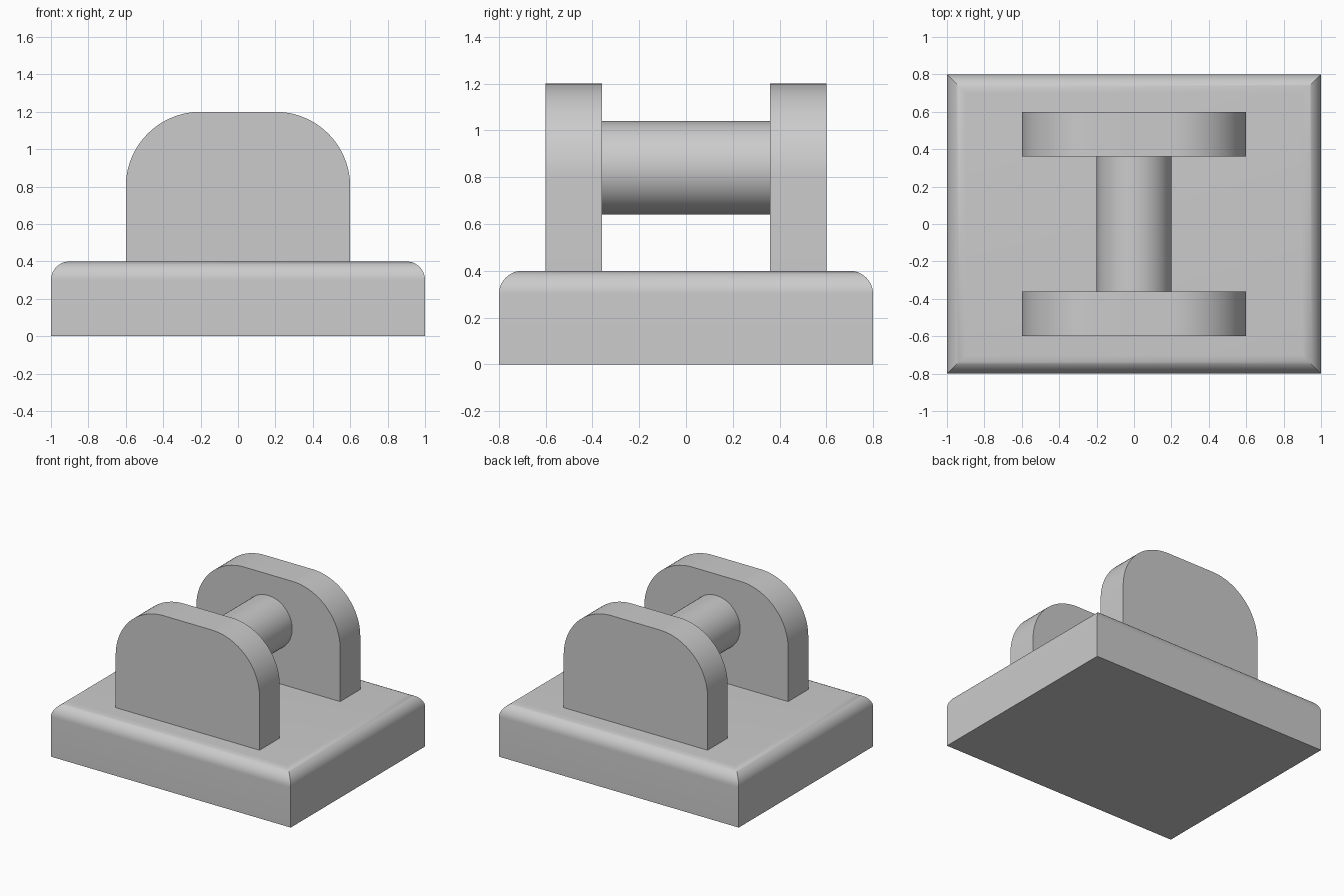
import bpy, bmesh
from math import sin, cos, pi, radians

cube = bpy.data.objects.get("Cube")
if cube:
    bpy.data.objects.remove(cube, do_unlink=True)

GREY = (0.6, 0.6, 0.6, 1)
grey = bpy.data.materials.new("light grey")
grey.use_nodes = True
grey.diffuse_color = GREY
grey.node_tree.nodes["Principled BSDF"].inputs["Base Color"].default_value = GREY


def loft(name, rings):
    """Skin a stack of matching point rings and cap both ends."""
    bm = bmesh.new()
    loops = [[bm.verts.new(p) for p in ring] for ring in rings]
    n = len(loops[0])
    for low, high in zip(loops, loops[1:]):
        for i in range(n):
            j = (i + 1) % n
            bm.faces.new((low[i], low[j], high[j], high[i]))
    bm.faces.new(loops[0])
    bm.faces.new(loops[-1])
    bmesh.ops.recalc_face_normals(bm, faces=bm.faces)
    mesh = bpy.data.meshes.new(name)
    bm.to_mesh(mesh)
    bm.free()
    mesh.materials.append(grey)
    obj = bpy.data.objects.new(name, mesh)
    bpy.context.collection.objects.link(obj)
    bpy.ops.object.select_all(action="DESELECT")
    obj.select_set(True)
    bpy.context.view_layer.objects.active = obj
    bpy.ops.object.shade_smooth_by_angle(angle=radians(30))
    return obj


def arc(cx, cz, r, start, end, steps):
    angles = [start + (end - start) * i / steps for i in range(steps + 1)]
    return [(cx + r * cos(a), cz + r * sin(a)) for a in angles]


def extrude_y(name, outline, y0, y1):
    return loft(name, [[(x, y, z) for x, z in outline] for y in (y0, y1)])


# Base block with a rounded top edge and mitred corners
HALF_X, HALF_Y, TOP, FILLET = 1.0, 0.8, 0.4, 0.1
levels = [(0, 0)] + [(FILLET - u, z) for u, z in arc(0, TOP - FILLET, FILLET, 0, pi / 2, 12)]
signs = [(-1, -1), (1, -1), (1, 1), (-1, 1)]
loft("base", [[(sx * (HALF_X - d), sy * (HALF_Y - d), z) for sx, sy in signs]
              for d, z in levels])

# Two upright plates with rounded shoulders
outline = [(-0.6, TOP), (0.6, TOP)]
outline += arc(0.2, 0.8, 0.4, 0, pi / 2, 24) + arc(-0.2, 0.8, 0.4, pi / 2, pi, 24)
extrude_y("front_plate", outline, -0.6, -0.36)
extrude_y("back_plate", outline, 0.36, 0.6)

# Round crossbar between the plates
extrude_y("crossbar", arc(0, 0.84, 0.2, 0, 2 * pi, 64)[:-1], -0.36, 0.36)
